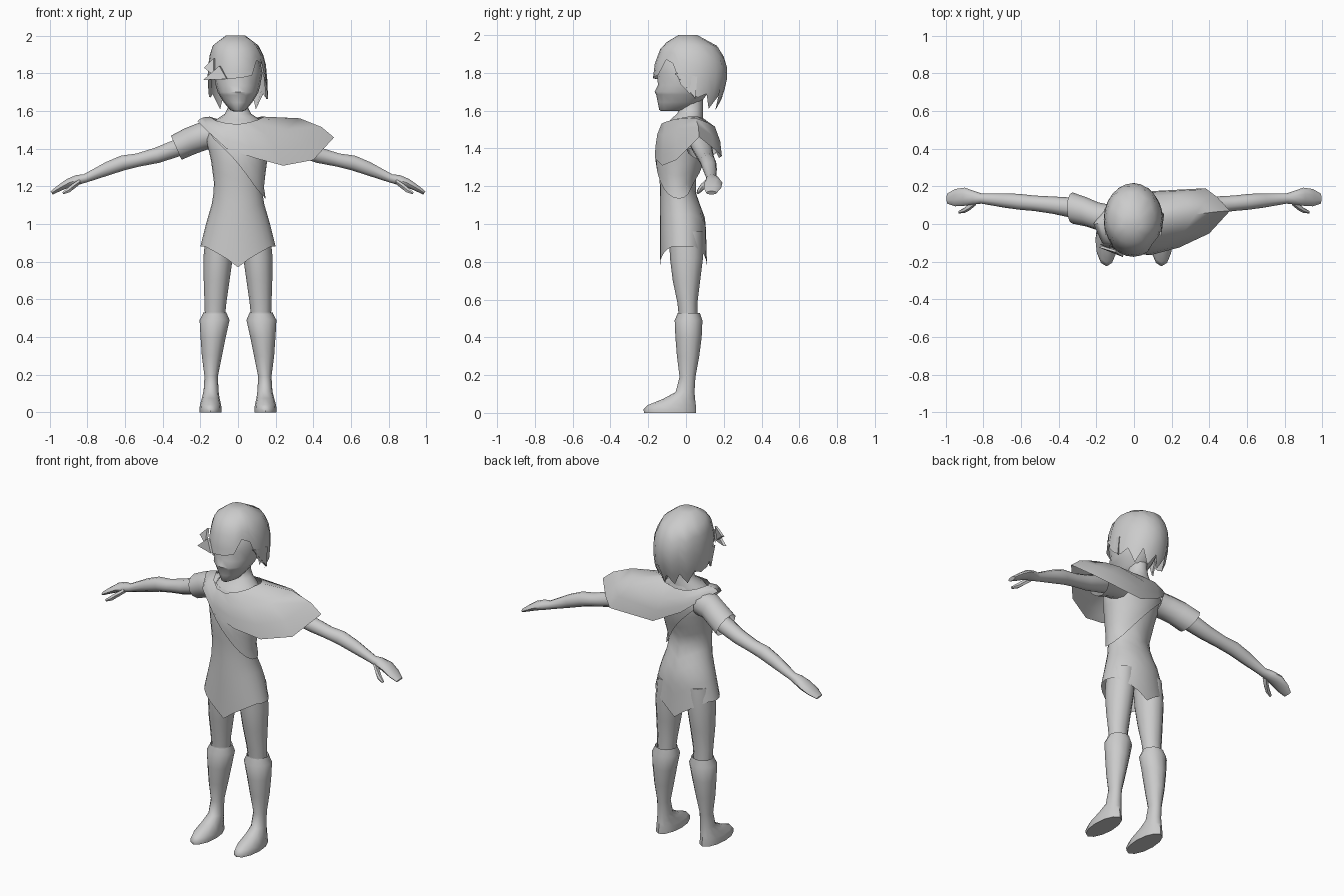
import bpy, bmesh, math
from mathutils import Vector

grey = bpy.data.materials.new("plain grey")
grey.diffuse_color = (0.6, 0.6, 0.6, 1)


def finish(name, rings, cap=(False, False), closed=True, sharp=50):
    """Skin a list of equal-sized point rings into one smooth object."""
    bm = bmesh.new()
    vs = [[bm.verts.new(p) for p in r] for r in rings]
    n = len(rings[0])
    for a, b in zip(vs, vs[1:]):
        for i in range(n if closed else n - 1):
            j = (i + 1) % n
            bm.faces.new((a[i], a[j], b[j], b[i]))
    if cap[0]:
        bm.faces.new(vs[0][::-1])
    if cap[1]:
        bm.faces.new(vs[-1])
    bmesh.ops.remove_doubles(bm, verts=bm.verts, dist=0.0005)
    bmesh.ops.recalc_face_normals(bm, faces=bm.faces)
    me = bpy.data.meshes.new(name)
    bm.to_mesh(me)
    bm.free()
    me.materials.append(grey)
    ob = bpy.data.objects.new(name, me)
    bpy.context.collection.objects.link(ob)
    bpy.ops.object.select_all(action='DESELECT')
    ob.select_set(True)
    bpy.context.view_layer.objects.active = ob
    bpy.ops.object.shade_smooth_by_angle(angle=math.radians(sharp))
    return ob


def section(prof, z):
    """Interpolate a (z, x_min, x_max, y_min, y_max) profile, listed downward."""
    if z >= prof[0][0]:
        return prof[0][1:]
    for a, b in zip(prof, prof[1:]):
        if z >= b[0]:
            t = (a[0] - z) / (a[0] - b[0])
            return [p + (q - p) * t for p, q in zip(a[1:], b[1:])]
    return prof[-1][1:]


def oval(prof, z, ang, grow=0.0):
    """Point on the oval section; angle 0 is the front, 90 degrees is +x."""
    x0, x1, y0, y1 = section(prof, z)
    return ((x0 + x1) / 2 + ((x1 - x0) / 2 + grow) * math.sin(ang),
            (y0 + y1) / 2 - ((y1 - y0) / 2 + grow) * math.cos(ang), z)


def shell(name, prof, n, levels, top, hem, grow=0.0, cap=(False, False)):
    """Oval shell from a top height down to a hem that varies with angle."""
    angs = [2 * math.pi * i / n for i in range(n)]
    rings = []
    for k in range(levels + 1):
        s = k / levels
        rings.append([oval(prof, top + (min(hem(a), top) - top) * s, a, grow) for a in angs])
    return finish(name, rings, cap)


def stack(name, prof, n=12, cap=(True, True)):
    """Closed stack of the profile's own ovals."""
    return finish(name, [[oval(prof, p[0], 2 * math.pi * i / n) for i in range(n)]
                         for p in prof], cap)


def limb(name, path, s, n=10, cap=(True, True)):
    """Tube along x through (x, y, z, ry, rz, lean); s mirrors it."""
    rings = []
    for x, y, z, ry, rz, lean in path:
        rings.append([(s * (x + lean * math.sin(2 * math.pi * i / n)),
                       y + ry * math.cos(2 * math.pi * i / n),
                       z + rz * math.sin(2 * math.pi * i / n)) for i in range(n)])
    return finish(name, rings, cap)


# tunic with pointed front and back hem
tunic = [(1.56, -.09, .09, -.07, .09), (1.52, -.145, .145, -.11, .10),
         (1.45, -.17, .17, -.135, .11), (1.35, -.145, .145, -.15, .09),
         (1.20, -.125, .125, -.137, .04), (1.10, -.14, .14, -.137, .075),
         (1.02, -.165, .165, -.138, .105), (.88, -.20, .20, -.138, .108),
         (.77, -.215, .215, -.138, .112)]
shell("tunic", tunic, 24, 12, 1.56,
      lambda a: .77 + .11 * min(1, 1.15 * abs(math.sin(a))) ** .8)

# diagonal sash layer from right shoulder to left hip
shell("sash", tunic, 24, 6, 1.50, lambda a: 1.32 - 1.2 * .155 * math.sin(a), grow=.012)

# shoulder cape: collar loop, swelling middle loop, hem loop
collar = [(-.15, .01, 1.57), (-.12, -.06, 1.55), (-.06, -.115, 1.535), (0, -.13, 1.53),
          (.06, -.11, 1.54), (.11, -.06, 1.555), (.14, .02, 1.57), (.12, .06, 1.57),
          (.08, .09, 1.56), (0, .105, 1.55), (-.07, .10, 1.55), (-.12, .06, 1.56)]
hem = [(-.215, .0, 1.545), (-.17, -.10, 1.50), (-.06, -.155, 1.40), (.09, -.165, 1.35),
       (.24, -.125, 1.31), (.40, -.05, 1.34), (.51, .07, 1.46), (.44, .145, 1.40),
       (.38, .19, 1.36), (.10, .175, 1.35), (-.06, .135, 1.43), (-.16, .08, 1.51)]


def between(t, lift):
    out = []
    for a, b in zip(collar, hem):
        a, b = Vector(a), Vector(b)
        d = b - a
        out.append(a + d * t + Vector((d.x * .2, d.y * .35, .1 * d.xy.length)) * lift)
    return out


finish("shoulder_cape", [collar, between(.35, .8), between(.7, .6), hem])

# neck
stack("neck", [(1.70, -.05, .05, -.04, .09), (1.62, -.052, .052, -.035, .09),
               (1.585, -.07, .07, -.045, .09), (1.555, -.115, .115, -.08, .09),
               (1.53, -.13, .13, -.10, .09)])

# head with a slim chin and slight nose
stack("head", [(1.95, -.06, .06, -.08, .08), (1.88, -.115, .115, -.135, .13),
               (1.80, -.13, .13, -.155, .15), (1.735, -.118, .118, -.148, .14),
               (1.70, -.108, .108, -.166, .12), (1.685, -.10, .10, -.158, .11),
               (1.645, -.075, .075, -.15, .08), (1.605, -.042, .042, -.142, .03),
               (1.597, -.02, .02, -.13, -.03)], n=16)

# hair cap with a ragged lower edge
hair = [(2.0, -.065, .04, -.04, .06), (1.975, -.115, .085, -.09, .125),
        (1.93, -.145, .125, -.135, .18), (1.85, -.158, .148, -.165, .216),
        (1.77, -.162, .155, -.175, .218), (1.68, -.155, .155, -.16, .197),
        (1.58, -.125, .125, -.13, .15)]
edge = [1.775, 1.78, 1.79, 1.87, 1.85, 1.74, 1.69, 1.67, 1.69, 1.61, 1.68, 1.60,
        1.66, 1.60, 1.68, 1.61, 1.69, 1.67, 1.69, 1.74, 1.82, 1.77, 1.768, 1.77]
shell("hair", hair, 24, 6, 2.0,
      lambda a: edge[round(a / (2 * math.pi) * 24) % 24], cap=(True, False))

# loose locks: swept fringe tips and side strands
locks = {
    "fringe_tip": [(-.10, -.15, 1.84), (-.185, -.125, 1.765), (-.06, -.175, 1.77)],
    "fringe_upper_tip": [(-.13, -.11, 1.88), (-.18, -.11, 1.83), (-.13, -.13, 1.79)],
    "right_strand": [(-.155, -.06, 1.79), (-.155, -.02, 1.675), (-.15, .02, 1.78)],
    "left_strand": [(.145, -.06, 1.80), (.16, .05, 1.665), (.155, .06, 1.78)],
}
for name, (a, b, c) in locks.items():
    finish(name, [[a, b, c], [tuple(v * .93 if k < 2 else v for k, v in enumerate(p))
                              for p in (a, b, c)]], (True, True))

arm = [(.13, .04, 1.46, .045, .05, .02), (.22, .065, 1.45, .055, .055, .02),
       (.32, .085, 1.405, .055, .046, .015), (.43, .10, 1.365, .046, .042, .012),
       (.53, .11, 1.34, .041, .036, .01), (.61, .118, 1.325, .042, .04, .012),
       (.69, .125, 1.295, .038, .035, .014), (.81, .135, 1.243, .027, .022, .01),
       (.85, .14, 1.235, .036, .026, .01), (.90, .145, 1.218, .048, .022, .01),
       (.95, .14, 1.19, .046, .015, .008), (.99, .135, 1.165, .028, .009, .006)]
thumb = [(.84, .12, 1.225, .02, .016, 0), (.875, .09, 1.20, .019, .015, .005),
         (.90, .073, 1.18, .014, .012, .008), (.93, .063, 1.163, .007, .006, .004)]
sleeve = [(.12, .03, 1.47, .07, .075, .01), (.19, .04, 1.465, .075, .07, .025),
          (.255, .065, 1.44, .078, .068, .028), (.328, .085, 1.405, .083, .064, .028)]
thigh = [(.96, .02, .17, -.09, .09), (.82, .028, .184, -.085, .09),
         (.70, .045, .182, -.07, .075), (.58, .062, .178, -.045, .06),
         (.48, .072, .175, -.035, .06)]
boot = [(.505, .06, .185, -.045, .075), (.53, .05, .198, -.052, .08),
        (.525, .04, .207, -.06, .088), (.49, .045, .204, -.06, .087),
        (.40, .065, .199, -.056, .083), (.30, .085, .192, -.048, .07),
        (.19, .107, .178, -.034, .05), (.11, .103, .183, -.055, .045),
        (.075, .098, .192, -.12, .048), (.04, .09, .202, -.205, .052),
        (.018, .087, .205, -.225, .054), (0, .087, .205, -.222, .054)]


def side_of(prof, s):
    return [(z, min(s * a, s * b), max(s * a, s * b), c, d) for z, a, b, c, d in prof]


# mirrored limbs
for side, s in (("left", 1), ("right", -1)):
    limb(side + "_arm", arm, s)
    limb(side + "_thumb", thumb, s, 6)
    limb(side + "_sleeve", sleeve, s, 12, (False, False))
    stack(side + "_leg", side_of(thigh, s))
    stack(side + "_boot", side_of(boot, s))
